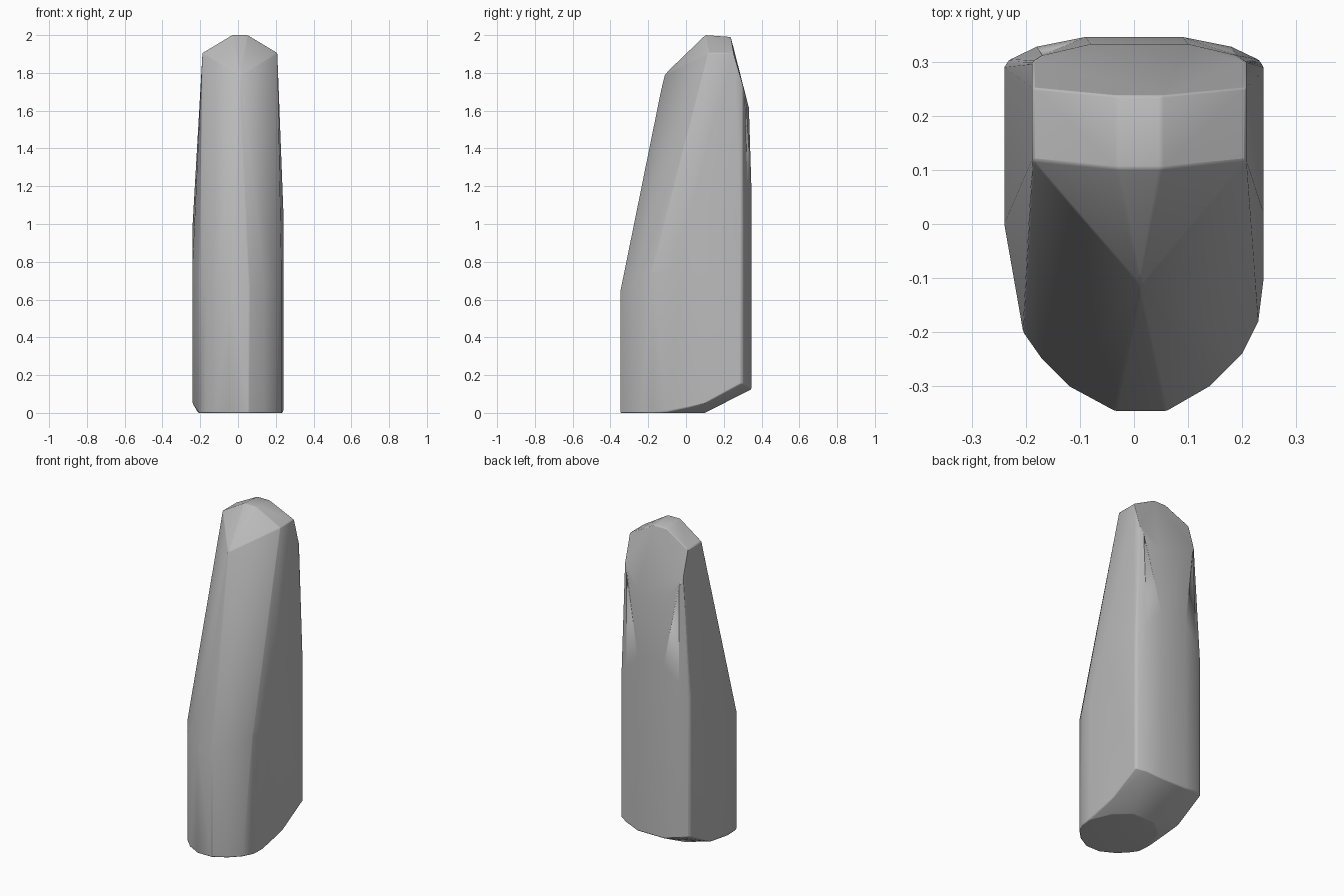
import bpy, bmesh

cube = bpy.data.objects.get("Cube")
if cube:
    bpy.data.objects.remove(cube, do_unlink=True)

stone = bpy.data.materials.new("stone_grey")
stone.use_nodes = True
grey = (0.5, 0.5, 0.5, 1)
stone.diffuse_color = grey
stone.node_tree.nodes["Principled BSDF"].inputs["Base Color"].default_value = grey


def upright(x, y, low, high):
    """Ends of one vertical edge of the slab."""
    return [(x, y, low), (x, y, high)]


points = []

# Rounded front wall: outline running from the left side round to the right
front = [(-0.205, -0.2), (-0.17, -0.25), (-0.12, -0.3), (-0.035, -0.346),
         (0.06, -0.346), (0.14, -0.3), (0.2, -0.24), (0.23, -0.18)]
for x, y in front:
    points += upright(x, y, 0, 0.65 + (y + 0.346) * 0.6)

# Side walls, leaning in above the middle
points += upright(-0.24, 0, 0.05, 0.8)
points += upright(0.24, -0.1, 0.01, 0.75)
points += upright(0.24, 0.02, 0.03, 1.07)

# Rear wall with chamfered corners
for side in (-1, 1):
    points += upright(side * 0.24, 0.29, 0.155, 1.0)
    points += upright(side * 0.232, 0.303, 0.155, 1.0)
    points += upright(side * 0.18, 0.328, 0.145, 1.1)
    points += upright(side * 0.09, 0.346, 0.125, 1.2)
    points.append((side * 0.24, 0.1, 0.05))

# Flat foot, ending short of the undercut heel
points += [(-0.21, -0.12, 0), (0.235, -0.11, 0), (-0.16, 0.02, 0),
           (0.18, 0.02, 0), (-0.06, 0.1, 0), (0.09, 0.1, 0)]

# Pointed brow, roof ridge and shoulders
points += [(0.012, -0.115, 1.79)]
for x in (-0.03, 0.05):
    points += [(x, 0.103, 2.0), (x, 0.237, 1.99)]
for x in (-0.188, 0.208):
    points += [(x, 0.118, 1.905), (x, 0.252, 1.905), (x, 0.3, 1.74)]

# Sloped rear facet
points += [(-0.17, 0.312, 1.69), (0.19, 0.312, 1.69),
           (-0.08, 0.333, 1.615), (0.1, 0.333, 1.615)]

bm = bmesh.new()
for p in points:
    bm.verts.new(p)
hull = bmesh.ops.convex_hull(bm, input=bm.verts)
bmesh.ops.delete(bm, geom=list({v for v in bm.verts if not v.link_faces}),
                 context='VERTS')
bmesh.ops.dissolve_limit(bm, angle_limit=0.02, verts=bm.verts, edges=bm.edges)
bmesh.ops.recalc_face_normals(bm, faces=bm.faces)
mesh = bpy.data.meshes.new("standing_slab")
bm.to_mesh(mesh)
bm.free()
mesh.materials.append(stone)

slab = bpy.data.objects.new("standing_slab", mesh)
bpy.context.collection.objects.link(slab)
bpy.context.view_layer.objects.active = slab
slab.select_set(True)

# Slightly worn edges
worn = slab.modifiers.new("worn_edges", 'BEVEL')
worn.width = 0.006
worn.segments = 2
worn.limit_method = 'ANGLE'
worn.angle_limit = 0.4
bpy.ops.object.shade_smooth_by_angle(angle=0.5)
